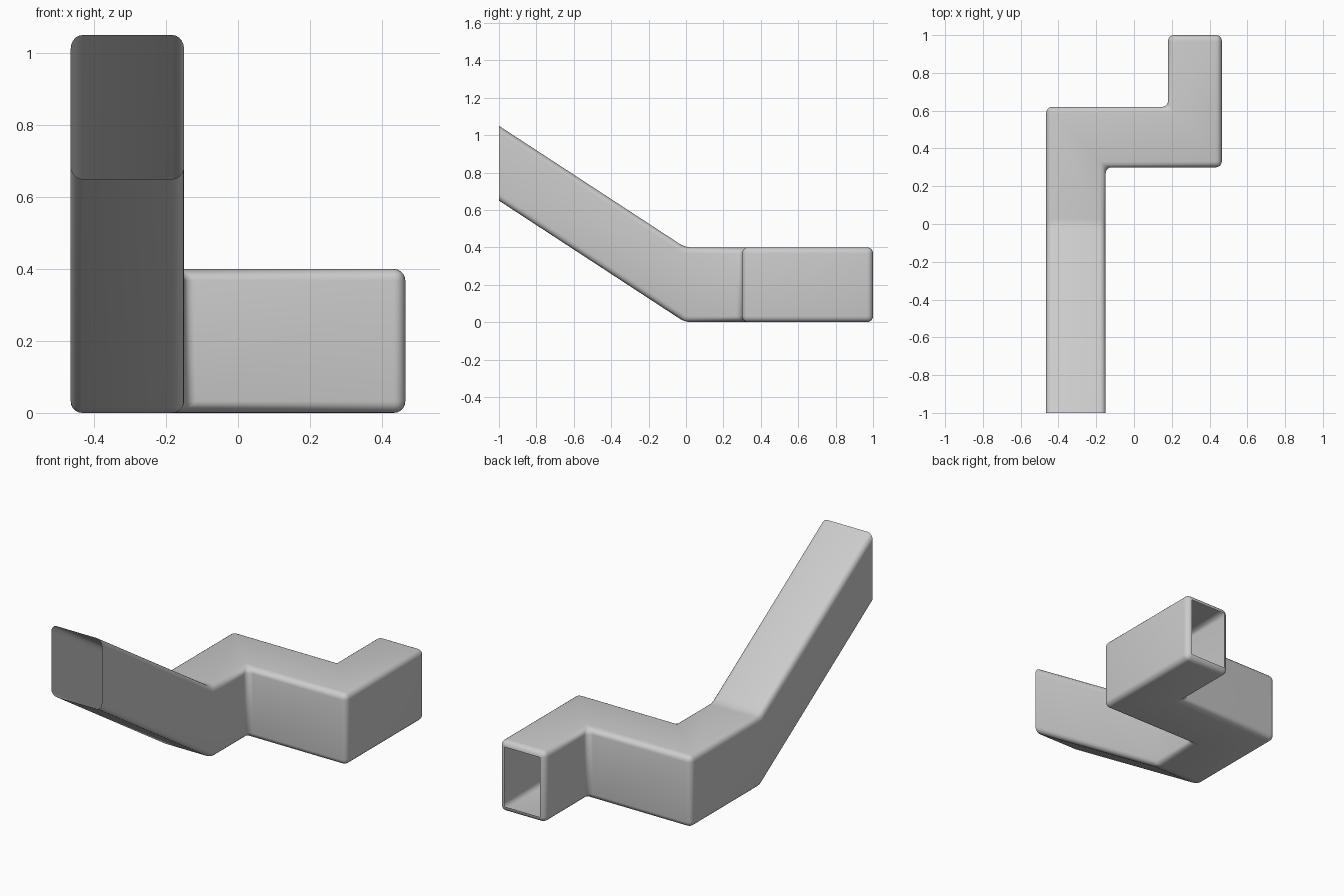
import bpy, bmesh

if "Cube" in bpy.data.objects:
    bpy.data.objects.remove(bpy.data.objects["Cube"])

H = 0.40        # duct height
BEND = -0.005   # y where the ramp starts
R = 0.032       # edge rounding

# Floor plan of the level part, counter-clockwise from the bend
plan = [(-0.465, BEND), (-0.15, BEND), (-0.15, 0.30), (0.465, 0.30),
        (0.465, 1.0), (0.18, 1.0), (0.18, 0.62), (-0.465, 0.62)]

bm = bmesh.new()
low = [bm.verts.new((x, y, 0)) for x, y in plan]
high = [bm.verts.new((x, y, H)) for x, y in plan]
bm.faces.new(low[::-1])
bm.faces.new(high)
for i in range(1, 8):
    j = (i + 1) % 8
    bm.faces.new((low[i], low[j], high[j], high[i]))

# Rising arm with its vertical open mouth at the front
ring = [low[0], low[1], high[1], high[0]]
mouth = [bm.verts.new((v.co.x, -1.0, v.co.z + 0.65)) for v in ring]
for i in range(4):
    j = (i + 1) % 4
    bm.faces.new((mouth[i], mouth[j], ring[j], ring[i]))
cap = bm.faces.new(mouth)
bmesh.ops.recalc_face_normals(bm, faces=bm.faces[:])
bmesh.ops.delete(bm, geom=[cap], context='FACES_ONLY')

# Round every real edge
edges = [e for e in bm.edges
         if len(e.link_faces) == 2 and e.calc_face_angle() > 0.1]
bmesh.ops.bevel(bm, geom=edges, offset=R, offset_type='OFFSET', segments=5,
                profile=0.5, affect='EDGES', clamp_overlap=True)

# Open the rear outlet inside its rounded rim
outlet = max((f for f in bm.faces if f.normal.y > 0.99 and
              f.calc_center_median().y > 0.99), key=lambda f: f.calc_area())
bmesh.ops.delete(bm, geom=[outlet], context='FACES')

mesh = bpy.data.meshes.new("duct")
bm.to_mesh(mesh)
bm.free()
duct = bpy.data.objects.new("duct", mesh)
bpy.context.collection.objects.link(duct)
bpy.context.view_layer.objects.active = duct
duct.select_set(True)
bpy.ops.object.shade_smooth_by_angle()
